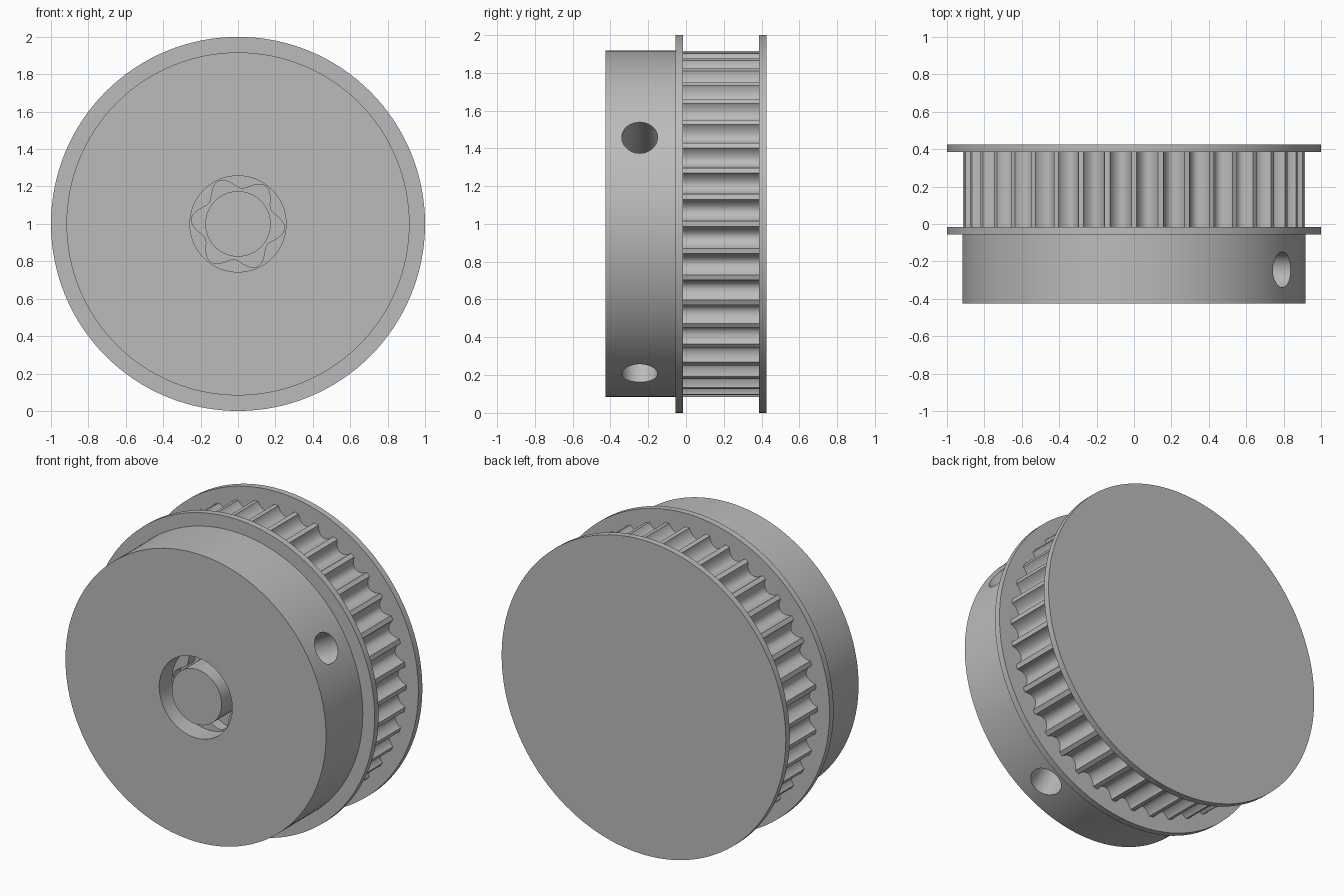
import bpy, bmesh
from math import sin, cos, pi, tau, radians
from mathutils import Matrix, Vector

old = bpy.data.objects.get("Cube")
if old:
    bpy.data.objects.remove(old, do_unlink=True)

grey = bpy.data.materials.new("plain_grey")
COLOUR = (0.5, 0.5, 0.5, 1)
grey.use_nodes = True
grey.diffuse_color = COLOUR
grey.node_tree.nodes["Principled BSDF"].inputs["Base Color"].default_value = COLOUR


def prism(name, outline, y0, y1):
    """Extrude a polar outline (angle, radius) along y around the wheel axis."""
    bm = bmesh.new()
    front = [bm.verts.new((r * cos(a), y0, 1 + r * sin(a))) for a, r in outline]
    cap = bm.faces.new(front)
    grown = bmesh.ops.extrude_face_region(bm, geom=[cap], use_keep_orig=True)
    moved = [v for v in grown["geom"] if isinstance(v, bmesh.types.BMVert)]
    bmesh.ops.translate(bm, verts=moved, vec=(0, y1 - y0, 0))
    bmesh.ops.recalc_face_normals(bm, faces=bm.faces)
    mesh = bpy.data.meshes.new(name)
    bm.to_mesh(mesh)
    bm.free()
    mesh.materials.append(grey)
    obj = bpy.data.objects.new(name, mesh)
    bpy.context.collection.objects.link(obj)
    return obj


def disc(name, radius, y0, y1, n=128):
    return prism(name, [(tau * i / n, radius) for i in range(n)], y0, y1)


def activate(obj):
    bpy.ops.object.select_all(action="DESELECT")
    obj.select_set(True)
    bpy.context.view_layer.objects.active = obj


def cut(obj, cutter):
    cutter.hide_render = True
    mod = obj.modifiers.new("cut", "BOOLEAN")
    mod.operation = "DIFFERENCE"
    mod.solver = "EXACT"
    mod.object = cutter
    activate(obj)
    bpy.ops.object.modifier_apply(modifier=mod.name)
    bpy.data.objects.remove(cutter, do_unlink=True)


# Hub with a round recess and a six-lobed pocket below it
FRONT = -0.425
hub = disc("hub", 0.917, FRONT, -0.055)
cut(hub, disc("recess_cutter", 0.257, FRONT - 0.1, FRONT + 0.13))
lobes = [(a, 0.22 + 0.03 * cos(6 * (a - radians(54))))
         for a in (tau * i / 96 for i in range(96))]
cut(hub, prism("lobe_cutter", lobes, FRONT + 0.08, FRONT + 0.2))

# Two radial set-screw holes
for angle in (radians(30), radians(-60)):
    bore = disc("screw_cutter", 0.095, -0.35, 0.35, 48)
    out = Vector((cos(angle), 0, sin(angle)))
    turn = Vector((0, 1, 0)).rotation_difference(out).to_matrix().to_4x4()
    place = Matrix.Translation(out * 0.75 + Vector((0, -0.245, 1)))
    bore.data.transform(place @ turn @ Matrix.Translation((0, 0, -1)))
    cut(hub, bore)

# Central pin standing in the pocket
pin = disc("center_pin", 0.175, FRONT + 0.01, FRONT + 0.22, 64)

# Flanges on each side of the toothed ring
front_flange = disc("front_flange", 1, -0.055, -0.015)
back_flange = disc("back_flange", 1, 0.385, 0.425)

# Toothed ring: narrow lands separated by rounded grooves
TEETH, STEPS, OUTER, DEPTH = 40, 12, 0.915, 0.055
pitch = tau / TEETH
half_groove = 0.4 * pitch
profile = []
for k in range(TEETH):
    middle = (k + 0.5) * pitch
    for i in range(STEPS + 1):
        t = -cos(pi * i / STEPS)
        dip = DEPTH * max(0, 1 - t * t) ** 0.75
        profile.append((middle + t * half_groove, OUTER - dip))
teeth = prism("toothed_ring", profile, -0.015, 0.385)

for part in (hub, pin, front_flange, back_flange, teeth):
    activate(part)
    bpy.ops.object.shade_smooth_by_angle(angle=radians(30))
